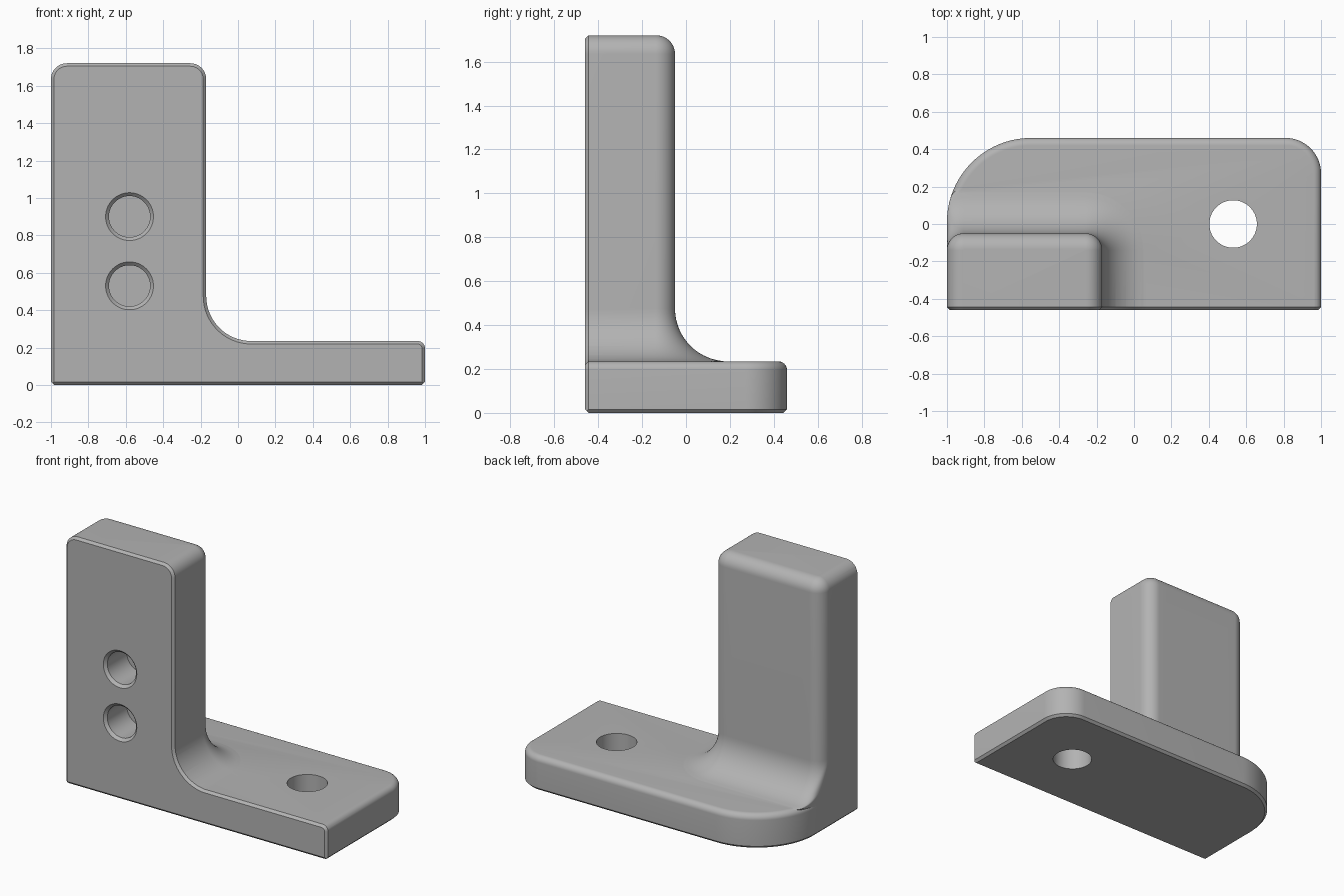
import bpy, bmesh
from math import sin, cos, radians, hypot

if "Cube" in bpy.data.objects:
    bpy.data.objects.remove(bpy.data.objects["Cube"])

FRONT, BACK, OVER = -0.46, 0.46, -0.6      # OVER: excess later trimmed at the front
BASE_TOP, TOP = 0.235, 1.72
POST_X, POST_Y = -0.17, -0.05              # right and back faces of the post
FILLET, ROUND, RIM, CHAMFER = 0.24, 0.09, 0.04, 0.016
CORNER_L, CORNER_R = 0.45, 0.19            # back corners of the base

grey = bpy.data.materials.new("plain grey")
grey.use_nodes = True
colour = (0.45, 0.45, 0.45, 1)
grey.diffuse_color = colour
grey.node_tree.nodes["Principled BSDF"].inputs["Base Color"].default_value = colour


def arc(cx, cy, r, a0, a1, n):
    angles = [radians(a0 + (a1 - a0) * i / n) for i in range(n + 1)]
    return [(cx + r * cos(a), cy + r * sin(a)) for a in angles]


def loft(name, rings):
    """Closed solid through rings with equal point counts."""
    bm = bmesh.new()
    loops = [[bm.verts.new(p) for p in ring] for ring in rings]
    n = len(loops[0])
    for a, b in zip(loops, loops[1:]):
        for i in range(n):
            j = (i + 1) % n
            bm.faces.new((a[i], a[j], b[j], b[i]))
    bm.faces.new(loops[0][::-1])
    bm.faces.new(loops[-1])
    bmesh.ops.recalc_face_normals(bm, faces=bm.faces)
    mesh = bpy.data.meshes.new(name)
    bm.to_mesh(mesh)
    bm.free()
    mesh.materials.append(grey)
    obj = bpy.data.objects.new(name, mesh)
    bpy.context.collection.objects.link(obj)
    return obj


def combine(target, other, operation):
    bpy.context.view_layer.objects.active = target
    mod = target.modifiers.new("join", "BOOLEAN")
    mod.operation, mod.solver, mod.object = operation, "EXACT", other
    bpy.ops.object.modifier_apply(modifier=mod.name)
    bpy.data.objects.remove(other)


# Base plate: bottom chamfer, straight wall, rounded rim
def base_ring(z, inset):
    right = arc(1 - CORNER_R, BACK - CORNER_R, CORNER_R - inset, 0, 90, 16)
    left = arc(CORNER_L - 1, BACK - CORNER_L, CORNER_L - inset, 90, 180, 32)
    outline = [(inset - 1, OVER), (1 - inset, OVER)] + right + left
    return [(x, y, z) for x, y in outline]


rim = arc(RIM, BASE_TOP - RIM, RIM, 180, 90, 8)
bracket = loft("bracket", [base_ring(0, CHAMFER), base_ring(CHAMFER, 0)]
               + [base_ring(z, inset) for inset, z in rim])


# Post: rounded column flaring into the base, kept inside the base outline
def keep_inside(x, y, flare):
    soft = 0.8 * min(flare, 0.1)
    cx, cy = CORNER_L - 1, BACK - CORNER_L
    if x > cx:
        return x, y
    nx, ny, out = -1, 0, -1 - x
    if y > cy:
        dist = hypot(x - cx, y - cy)
        nx, ny, out = (x - cx) / dist, (y - cy) / dist, dist - CORNER_L
    limit = min(out, 0)
    if soft > 0:
        limit -= max(soft - abs(out), 0) ** 2 / (4 * soft)
    return x + nx * (limit - out), y + ny * (limit - out)


def post_ring(z, flare):
    r, cy = ROUND + flare, POST_Y - ROUND
    right = arc(POST_X - ROUND, cy, r, 0, 90, 16)
    left = arc(ROUND - 1, cy, r, 90, 180, 28)
    x0, x1, y = right[-1][0], left[0][0], cy + r
    back = [(x0 + (x1 - x0) * i / 12, y) for i in range(1, 12)]
    outline = [(-1 - flare, OVER), (POST_X + flare, OVER)] + right + back + left
    if flare > 0:
        outline = [keep_inside(px, py, flare) for px, py in outline]
        outline[0] = (-1, OVER)
    return [(px, py, z) for px, py in outline]


top_r = 0.085
rings = [post_ring(0.1, 0.02), post_ring(BASE_TOP - 0.005, FILLET + 0.005)]
for i in range(1, 17):
    t = radians(90 * i / 16)
    flare = FILLET * (1 - sin(t)) if i < 16 else 0
    rings.append(post_ring(BASE_TOP + FILLET * (1 - cos(t)), flare))
for i in range(11):
    t = radians(9 * i)
    rings.append(post_ring(TOP - top_r * (1 - sin(t)), -top_r * (1 - cos(t))))
combine(bracket, loft("post", rings), "UNION")


# Front trim: silhouette that chamfers the whole front edge
def front_ring(y, e):
    shape = [(-1 - e, -e), (1 + e, -e)]
    shape += arc(1 - RIM, BASE_TOP - RIM, RIM + e, 0, 90, 8)
    shape += arc(POST_X + FILLET, BASE_TOP + FILLET, FILLET - e, 270, 180, 16)
    shape += arc(POST_X - top_r, TOP - top_r, top_r + e, 0, 90, 10)
    shape += arc(top_r - 1, TOP - top_r, top_r + e, 90, 180, 10)
    return [(x, y, z) for x, z in shape]


gap = 0.004
trim = loft("front_trim", [front_ring(FRONT, -CHAMFER),
                           front_ring(FRONT + CHAMFER + gap, gap),
                           front_ring(-OVER, gap)])
combine(bracket, trim, "INTERSECT")

# Two blind countersunk holes in the post
for hz in (0.9, 0.53):
    steps = [(FRONT - 0.02, 0.148), (FRONT + 0.018, 0.11), (FRONT + 0.23, 0.11)]
    hole = loft("post_hole", [[(x, y, z) for x, z in arc(-0.58, hz, r, 0, 354.375, 63)]
                              for y, r in steps])
    combine(bracket, hole, "DIFFERENCE")

# Through hole in the base
hole = loft("base_hole", [[(x, y, z) for x, y in arc(0.53, 0, 0.127, 0, 354.375, 63)]
                          for z in (-0.1, 0.4)])
combine(bracket, hole, "DIFFERENCE")

# Smooth shading with crisp edges
bpy.ops.object.select_all(action="DESELECT")
bracket.select_set(True)
bpy.context.view_layer.objects.active = bracket
bpy.ops.object.shade_smooth_by_angle(angle=radians(30))
